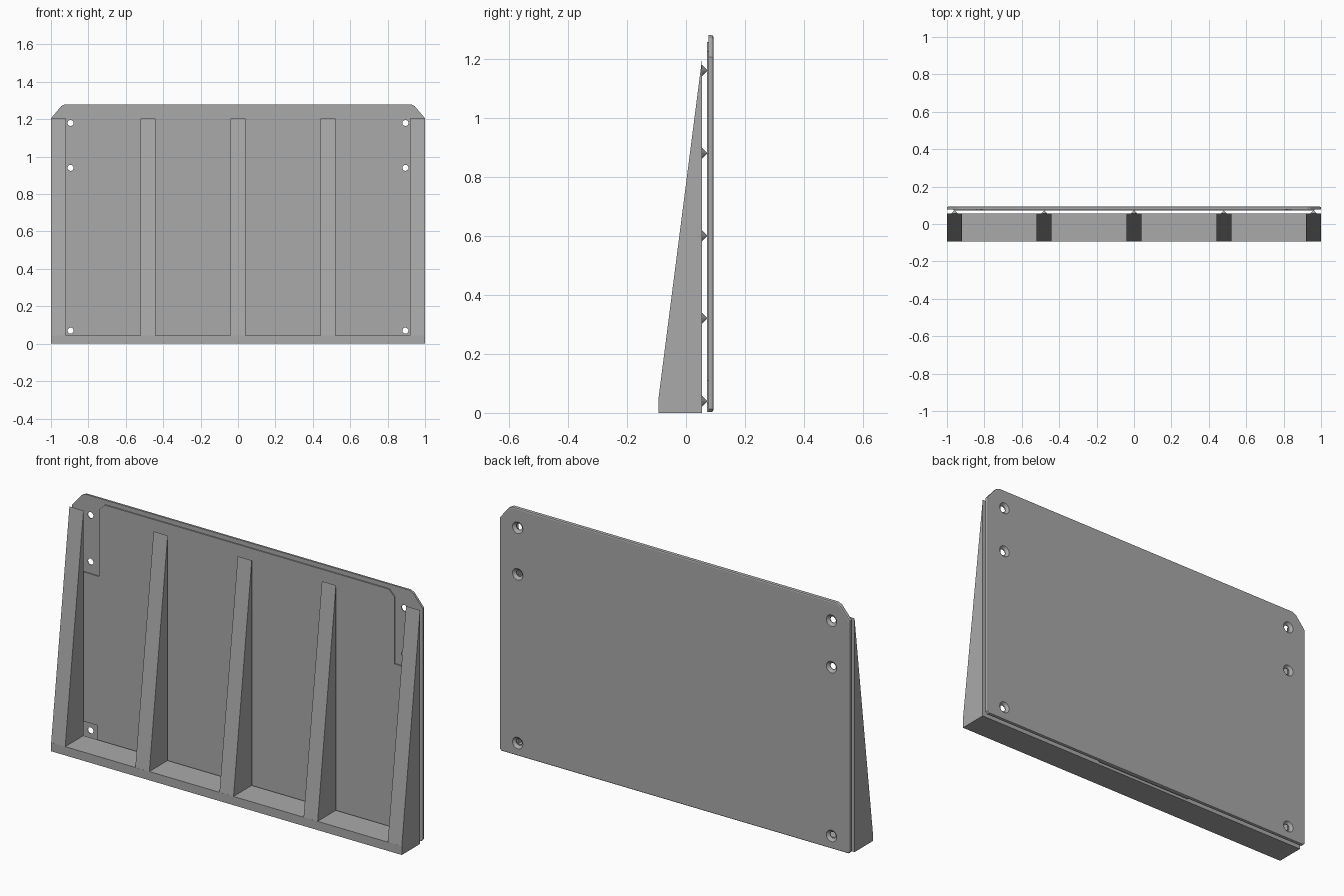
import bpy
import bmesh
from math import pi
from mathutils import Matrix, Vector

cube = bpy.data.objects.get("Cube")
if cube:
    bpy.data.objects.remove(cube)

grey = bpy.data.materials.new("mid grey")
grey.use_nodes = True
colour = (0.4, 0.4, 0.4, 1)
grey.diffuse_color = colour
grey.node_tree.nodes["Principled BSDF"].inputs["Base Color"].default_value = colour

FRONT, BACK = -0.094, 0.055            # depth of the rib frame
PAD, SHEET, REAR = 0.071, 0.077, 0.093  # depth layers of the panel


def finish(name, bm):
    bmesh.ops.recalc_face_normals(bm, faces=bm.faces)
    mesh = bpy.data.meshes.new(name)
    bm.to_mesh(mesh)
    bm.free()
    mesh.materials.append(grey)
    obj = bpy.data.objects.new(name, mesh)
    bpy.context.collection.objects.link(obj)
    return obj


def extrude(name, points, offset, rear_bevel=0):
    """Extrude a closed outline, optionally bevelling its rear rim."""
    bm = bmesh.new()
    face = bm.faces.new([bm.verts.new(p) for p in points])
    result = bmesh.ops.extrude_face_region(bm, geom=[face])["geom"]
    moved = [g for g in result if isinstance(g, bmesh.types.BMVert)]
    bmesh.ops.translate(bm, verts=moved, vec=offset)
    if rear_bevel:
        rim = [e for e in bm.edges if all(v in moved for v in e.verts)]
        bmesh.ops.bevel(bm, geom=rim, offset=rear_bevel, segments=2,
                        profile=0.5, affect='EDGES')
    return finish(name, bm)


def mirrored(half):
    """Close a right-hand outline with its mirror image."""
    return half + [(-x, z) for x, z in reversed(half)]


def cone(bm, x, y, z, r1, r2, depth, sides):
    """Cone along y, starting with r1 at the given y."""
    matrix = Matrix.Translation((x, y + depth / 2, z)) @ Matrix.Rotation(-pi / 2, 4, 'X')
    bmesh.ops.create_cone(bm, cap_ends=True, segments=sides, radius1=r1,
                          radius2=r2, depth=depth, matrix=matrix)


# Rear sheet with clipped top corners
half = [(0.99, 0.003), (1, 0.013), (1, 1.205), (0.945, 1.27), (0.925, 1.28)]
sheet = extrude("back_sheet", [(x, SHEET, z) for x, z in mirrored(half)],
                Vector((0, REAR - SHEET, 0)), 0.007)

# Countersunk screw holes
bm = bmesh.new()
for x in (-0.895, 0.895):
    for z in (0.07, 0.94, 1.18):
        cone(bm, x, SHEET - 0.02, z, 0.016, 0.016, 0.06, 24)
holes = finish("hole_cutter", bm)
bm = bmesh.new()
for x in (-0.895, 0.895):
    for z in (0.07, 0.94, 1.18):
        cone(bm, x, SHEET + 0.002, z, 0.014, 0.032, 0.016, 24)
sinks = finish("countersink_cutter", bm)
for cutter in (holes, sinks):
    cutter.hide_render = True
    cut = sheet.modifiers.new("cut", 'BOOLEAN')
    cut.object = cutter
    cut.solver = 'EXACT'
    bpy.context.view_layer.objects.active = sheet
    bpy.ops.object.modifier_apply(modifier=cut.name)
    bpy.data.objects.remove(cutter)

# Raised front pad, notched around the screws, with a central bottom tab
half = [(0.28, 0.003), (0.28, 0.03), (0.85, 0.03), (0.85, 0.11), (0.965, 0.11),
        (0.965, 0.88), (0.843, 0.88), (0.843, 1.225), (0.81, 1.257)]
extrude("front_pad", [(x, PAD, z) for x, z in mirrored(half)],
        Vector((0, SHEET - PAD, 0)))

# Bottom shelf
extrude("bottom_shelf", [(-1, FRONT, 0), (-1, BACK, 0), (-1, BACK, 0.045),
                         (-1, FRONT, 0.045)], Vector((2, 0, 0)))

# Tapered ribs with pointed studs between rib and panel
for name, x in (("right_end", -0.96), ("right", -0.48), ("middle", 0),
                ("left", 0.48), ("left_end", 0.96)):
    side = x - 0.04
    extrude(name + "_rib", [(side, FRONT, 0.001), (side, BACK, 0.001),
                            (side, BACK, 1.205), (side, FRONT, 0.043)],
            Vector((0.08, 0, 0)))
    bm = bmesh.new()
    for row in range(5):
        cone(bm, x, BACK - 0.001, 0.04 + 0.28 * row, 0.019, 0.001, 0.018, 16)
    finish(name + "_studs", bm)
